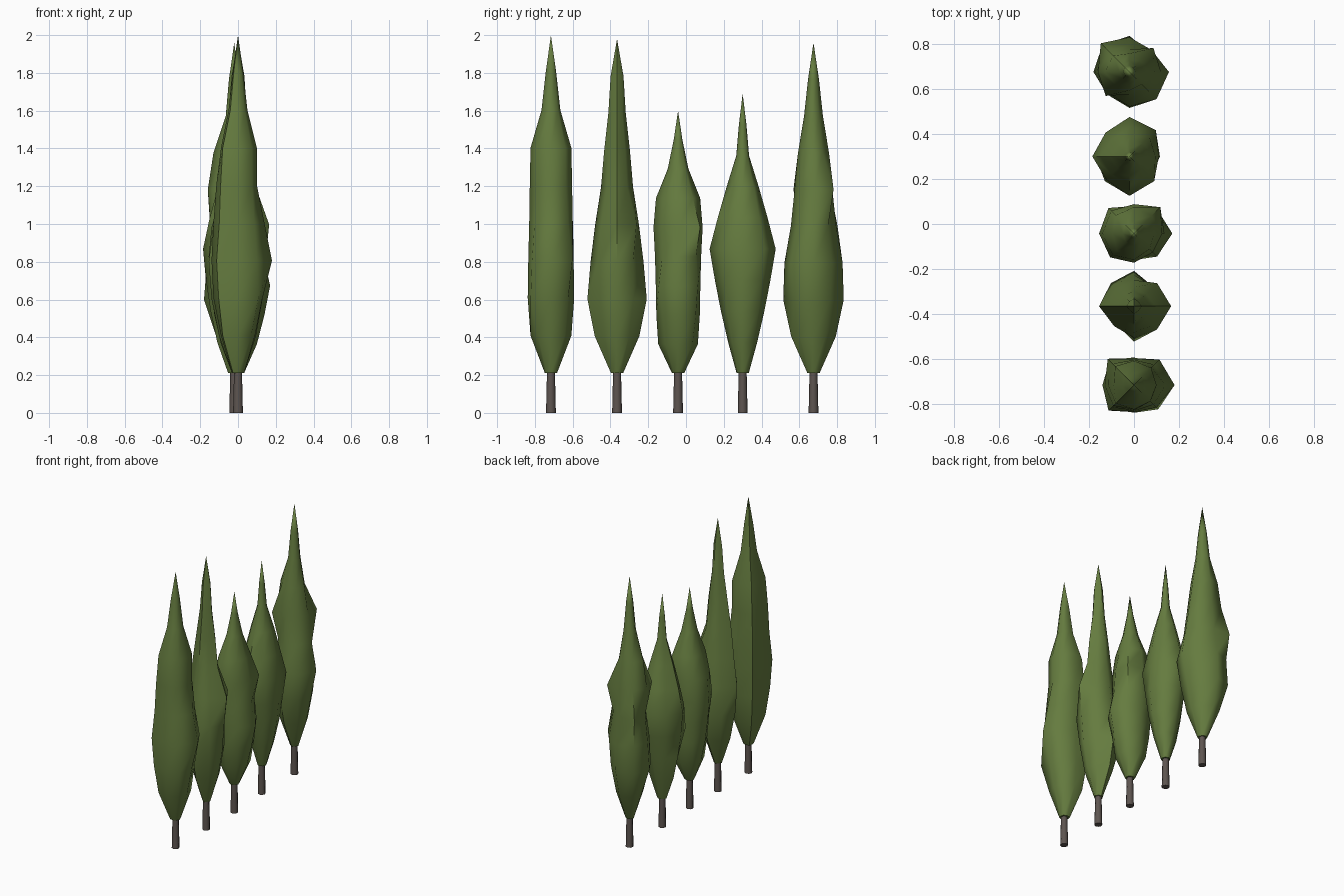
import bpy, bmesh
from math import cos, sin, pi

SIDES = 8
CROWN_BASE = 0.21
MM = 0.001

cube = bpy.data.objects.get("Cube")
if cube:
    bpy.data.objects.remove(cube, do_unlink=True)


def make_material(name, rgb):
    mat = bpy.data.materials.new(name)
    mat.use_nodes = True
    color = (*rgb, 1.0)
    mat.diffuse_color = color
    mat.node_tree.nodes["Principled BSDF"].inputs["Base Color"].default_value = color
    return mat


leaf_green = make_material("leaf green", (0.13, 0.2, 0.05))
bark_brown = make_material("bark brown", (0.11, 0.09, 0.08))


def add_object(name, bm, mat, x, y, angle):
    bmesh.ops.recalc_face_normals(bm, faces=bm.faces[:])
    mesh = bpy.data.meshes.new(name)
    bm.to_mesh(mesh)
    bm.free()
    mesh.materials.append(mat)
    obj = bpy.data.objects.new(name, mesh)
    obj.location = (x, y, 0)
    bpy.context.collection.objects.link(obj)
    bpy.ops.object.select_all(action="DESELECT")
    obj.select_set(True)
    bpy.context.view_layer.objects.active = obj
    bpy.ops.object.shade_smooth_by_angle(angle=angle)
    return obj


def ring(bm, radii, z):
    """One loop of vertices, a radius for each direction."""
    return [bm.verts.new((r * cos(2 * pi * i / SIDES), r * sin(2 * pi * i / SIDES), z))
            for i, r in enumerate(radii)]


def bridge(bm, low, high):
    for i in range(SIDES):
        j = (i + 1) % SIDES
        bm.faces.new((low[i], low[j], high[j], high[i]))


def columns(left, side, right, corners, peaks):
    """Eight vertical radius profiles; corner columns blend their neighbours."""
    main = (left, side, right, side)
    result = []
    for k in range(4):
        a, b = main[k], main[(k + 1) % 4]
        blend = [0.47 * corners[k] * (p / max(a) + q / max(b)) for p, q in zip(a, b)]
        blend[peaks[k]] = corners[k]
        result += [a, blend]
    return result


def tree(name, x, y, height, left, side, right, corners, peaks):
    # Lumpy crown rising to a thin tip
    bm = bmesh.new()
    profiles = columns(left, side, right, corners, peaks)
    step = (height - CROWN_BASE) / (len(side))
    loops = [ring(bm, [p[k] * MM for p in profiles], CROWN_BASE + k * step)
             for k in range(len(side))]
    for low, high in zip(loops, loops[1:]):
        bridge(bm, low, high)
    bm.faces.new(loops[0])
    tip = bm.verts.new((0, 0, height))
    for i in range(SIDES):
        bm.faces.new((loops[-1][i], loops[-1][(i + 1) % SIDES], tip))
    add_object(name + "_crown", bm, leaf_green, x, y, pi / 3)

    # Slightly tapered trunk
    bm = bmesh.new()
    foot = ring(bm, [0.026] * SIDES, 0)
    top = ring(bm, [0.021] * SIDES, CROWN_BASE + 0.01)
    bridge(bm, foot, top)
    bm.faces.new(foot)
    bm.faces.new(top)
    add_object(name + "_trunk", bm, bark_brown, x, y, pi / 3)


# Row of trees, front to back; radii in thousandths from base to tip
tree("front_tree", 0, -0.715, 2.0,
     left=(32, 90, 130, 180, 140, 100, 100, 50, 28),
     side=(32, 108, 123, 120, 115, 112, 108, 50, 28),
     right=(32, 90, 130, 140, 130, 115, 90, 50, 28),
     corners=(160, 165, 160, 152), peaks=(3, 4, 3, 2))

tree("second_tree", 0, -0.365, 1.98,
     left=(32, 95, 130, 145, 165, 95, 75, 46, 34),
     side=(32, 118, 157, 140, 116, 85, 68, 46, 34),
     right=(32, 100, 140, 155, 130, 110, 80, 50, 34),
     corners=(145, 145, 125, 145), peaks=(4, 2, 3, 3))

tree("middle_tree", 0, -0.042, 1.6,
     left=(32, 100, 140, 170, 135, 125, 90, 50, 20),
     side=(32, 105, 115, 118, 122, 130, 117, 55, 23),
     right=(32, 90, 125, 145, 155, 140, 95, 50, 20),
     corners=(165, 160, 150, 145), peaks=(5, 4, 4, 3))

tree("fourth_tree", -0.02, 0.3, 1.69,
     left=(32, 85, 120, 135, 130, 115, 80, 34, 20),
     side=(32, 77, 115, 147, 175, 132, 85, 34, 20),
     right=(32, 90, 125, 150, 165, 130, 85, 34, 20),
     corners=(165, 150, 155, 155), peaks=(4, 4, 3, 4))

tree("back_tree", -0.02, 0.675, 1.96,
     left=(32, 95, 135, 175, 140, 110, 80, 45, 28),
     side=(32, 118, 160, 154, 120, 100, 82, 50, 29),
     right=(32, 95, 160, 145, 125, 140, 110, 45, 28),
     corners=(150, 180, 150, 170), peaks=(5, 4, 5, 3))
